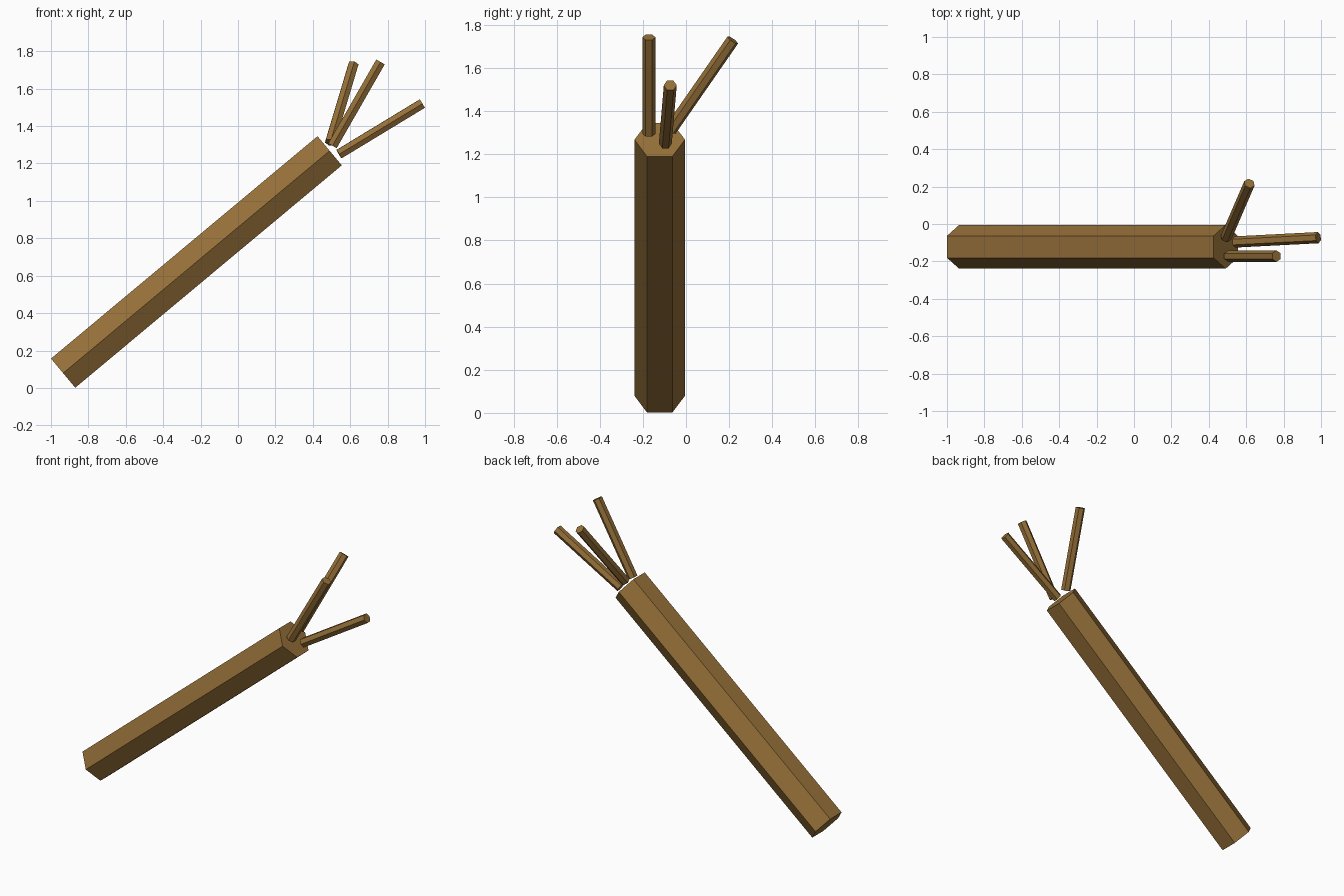
import bpy, bmesh
from mathutils import Vector, Matrix

if "Cube" in bpy.data.objects:
    bpy.data.objects.remove(bpy.data.objects["Cube"])

wood = bpy.data.materials.new("brown_wood")
wood.diffuse_color = (0.30, 0.16, 0.04, 1)
wood.use_nodes = True
wood.node_tree.nodes["Principled BSDF"].inputs["Base Color"].default_value = wood.diffuse_color


def hex_rod(name, start, end, radius):
    """Six-sided closed rod between two points, corners pointing sideways."""
    start, end = Vector(start), Vector(end)
    axis = (end - start).normalized()
    side = Vector((0, 0, 1)).cross(axis).normalized()
    up = axis.cross(side)
    frame = Matrix((side, up, axis)).transposed().to_4x4()
    frame.translation = (start + end) / 2
    bm = bmesh.new()
    bmesh.ops.create_cone(bm, cap_ends=True, segments=6, radius1=radius,
                          radius2=radius, depth=(end - start).length)
    # Make sure a corner lies on the sideways axis
    if max(v.co.x for v in bm.verts) < radius * 0.99:
        bmesh.ops.rotate(bm, verts=bm.verts, cent=(0, 0, 0),
                         matrix=Matrix.Rotation(0.5235988, 3, 'Z'))
    mesh = bpy.data.meshes.new(name)
    bm.to_mesh(mesh)
    bm.free()
    mesh.materials.append(wood)
    obj = bpy.data.objects.new(name, mesh)
    obj.matrix_world = frame
    bpy.context.collection.objects.link(obj)
    return obj


# Thick leaning stick
hex_rod("main_stick", (-0.935, -0.122, 0.079), (0.49, -0.122, 1.268), 0.117)

# Three thin twigs fanning out of its upper end
twigs = [
    ("front_twig", (0.505, -0.172, 1.295), (0.762, -0.172, 1.743)),
    ("middle_twig", (0.54, -0.096, 1.25), (0.985, -0.073, 1.52)),
    ("back_twig", (0.492, -0.073, 1.312), (0.617, 0.217, 1.73)),
]
for name, start, end in twigs:
    hex_rod(name, start, end, 0.03)
